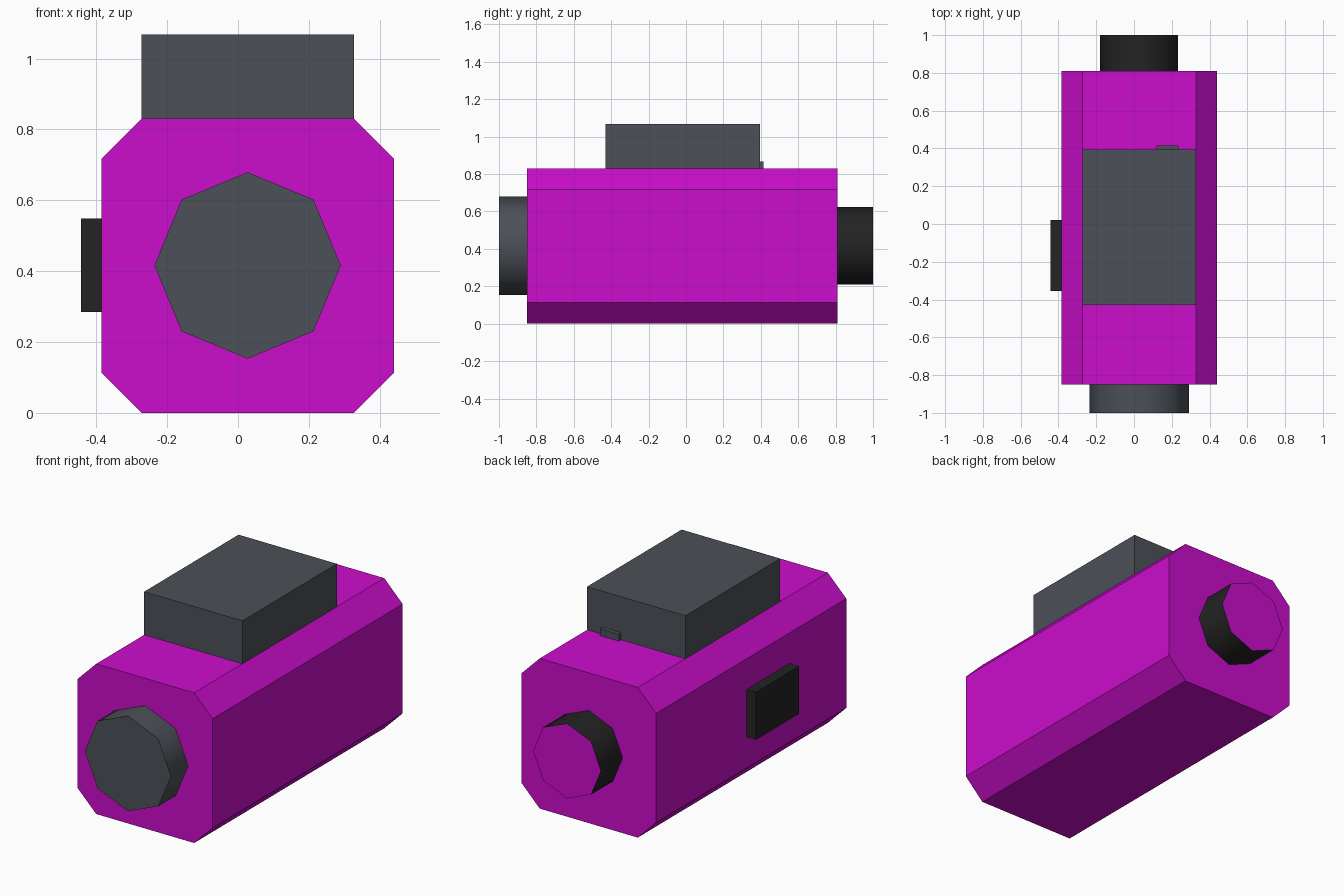
import bpy, bmesh, math

if "Cube" in bpy.data.objects:
    bpy.data.objects.remove(bpy.data.objects["Cube"])


def material(name, rgb):
    m = bpy.data.materials.new(name)
    m.diffuse_color = (*rgb, 1)
    m.use_nodes = True
    m.node_tree.nodes["Principled BSDF"].inputs["Base Color"].default_value = m.diffuse_color
    return m


MAGENTA = material("magenta", (0.6, 0.004, 0.6))
GREY = material("slate_grey", (0.072, 0.081, 0.097))
BLACK = material("black", (0.017, 0.017, 0.017))


def prism(name, profile, y0, y1, *mats):
    """Extrude an (x, z) profile from y0 to y1."""
    bm = bmesh.new()
    face = bm.faces.new([bm.verts.new((x, y0, z)) for x, z in profile])
    ext = bmesh.ops.extrude_face_region(bm, geom=[face], use_keep_orig=True)
    for v in ext["geom"]:
        if isinstance(v, bmesh.types.BMVert):
            v.co.y = y1
    bmesh.ops.recalc_face_normals(bm, faces=bm.faces)
    me = bpy.data.meshes.new(name)
    bm.to_mesh(me)
    bm.free()
    for m in mats:
        me.materials.append(m)
    ob = bpy.data.objects.new(name, me)
    bpy.context.collection.objects.link(ob)
    return ob


def box(name, x0, x1, y0, y1, z0, z1, mat):
    return prism(name, [(x0, z0), (x1, z0), (x1, z1), (x0, z1)], y0, y1, mat)


def octagon(cx, cz, r):
    return [(cx + r * math.sin(i * math.pi / 4), cz + r * math.cos(i * math.pi / 4))
            for i in range(8)]


def smooth(ob):
    bpy.ops.object.select_all(action='DESELECT')
    ob.select_set(True)
    bpy.context.view_layer.objects.active = ob
    bpy.ops.object.shade_smooth_by_angle(angle=math.radians(60))


# Main housing with chamfered long edges
x0, x1, h, c = -0.385, 0.44, 0.83, 0.113
prism("housing", [(x0 + c, 0), (x1 - c, 0), (x1, c), (x1, h - c),
                  (x1 - c, h), (x0 + c, h), (x0, h - c), (x0, c)],
      -0.85, 0.81, MAGENTA)

# Front lens
smooth(prism("lens", octagon(0.027, 0.416, 0.263), -1.0, -0.85, GREY))

# Rear eyepiece: black barrel with a magenta end
eyepiece = prism("eyepiece", octagon(0.027, 0.416, 0.207), 0.81, 1.0, BLACK, MAGENTA)
for p in eyepiece.data.polygons:
    p.material_index = 1 if p.normal.y > 0.9 else 0
smooth(eyepiece)

# Top block with its small latch, and the side panel
box("top_block", -0.273, 0.328, -0.43, 0.395, 0.83, 1.068, GREY)
box("latch", 0.12, 0.235, 0.395, 0.415, 0.83, 0.868, GREY)
box("side_panel", -0.443, -0.385, -0.355, 0.02, 0.285, 0.548, BLACK)
